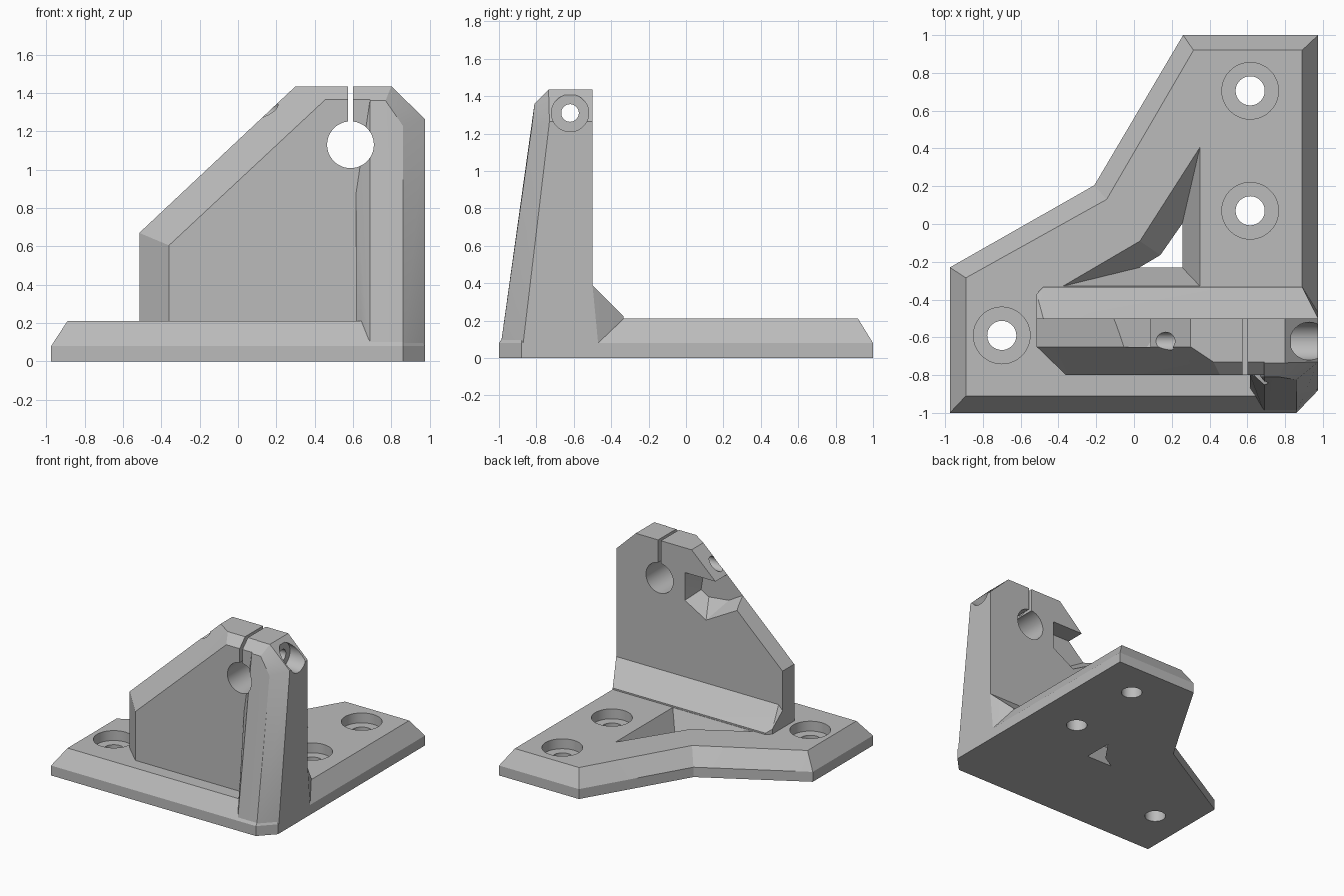
import bpy, bmesh, math
from mathutils import Matrix, Vector

if "Cube" in bpy.data.objects:
    bpy.data.objects.remove(bpy.data.objects["Cube"], do_unlink=True)

grey = bpy.data.materials.new("plain_grey")
grey.use_nodes = True
colour = (0.5, 0.5, 0.5, 1)
grey.diffuse_color = colour
grey.node_tree.nodes["Principled BSDF"].inputs["Base Color"].default_value = colour


def finish(name, bm):
    bmesh.ops.recalc_face_normals(bm, faces=bm.faces[:])
    mesh = bpy.data.meshes.new(name)
    bm.to_mesh(mesh)
    bm.free()
    mesh.materials.append(grey)
    ob = bpy.data.objects.new(name, mesh)
    bpy.context.collection.objects.link(ob)
    return ob


def hull(name, points):
    bm = bmesh.new()
    verts = [bm.verts.new(p) for p in points]
    res = bmesh.ops.convex_hull(bm, input=verts)
    bmesh.ops.delete(bm, geom=list({v for v in res["geom_interior"] if isinstance(v, bmesh.types.BMVert)}),
                     context="VERTS")
    bmesh.ops.dissolve_limit(bm, angle_limit=0.01, verts=bm.verts[:], edges=bm.edges[:])
    return finish(name, bm)


def loft(name, rings):
    """Skin a stack of matching outlines and cap both ends."""
    bm = bmesh.new()
    loops = [[bm.verts.new(p) for p in ring] for ring in rings]
    n = len(loops[0])
    for a, b in zip(loops, loops[1:]):
        for i in range(n):
            j = (i + 1) % n
            bm.faces.new((a[i], a[j], b[j], b[i]))
    bm.faces.new(loops[0][::-1])
    bm.faces.new(loops[-1])
    bmesh.ops.triangulate(bm, faces=[f for f in bm.faces if len(f.verts) == 4])
    return finish(name, bm)


def flat(outline, z):
    return [(x, y, z) for x, y in outline]


def upright(outline, y):
    return [(x, y, z) for x, z in outline]


def cylinder(name, start, end, radius):
    a, b = Vector(start), Vector(end)
    bm = bmesh.new()
    turn = (b - a).to_track_quat("Z", "Y").to_matrix().to_4x4()
    bmesh.ops.create_cone(bm, cap_ends=True, segments=48, radius1=radius, radius2=radius,
                          depth=(b - a).length, matrix=Matrix.Translation((a + b) / 2) @ turn)
    return finish(name, bm)


def combine(target, tool, operation):
    mod = target.modifiers.new(operation, "BOOLEAN")
    mod.operation, mod.solver, mod.object = operation, "EXACT", tool
    bpy.context.view_layer.objects.active = target
    bpy.ops.object.modifier_apply(modifier=mod.name)
    bpy.data.objects.remove(tool, do_unlink=True)


# base plate with chamfered upper rim
foot = [(-.975, -1), (.86, -1), (.975, -.88), (.975, 1), (.26, 1), (-.21, .205), (-.975, -.23)]
rim = [(-.89, -.91), (.86, -.91), (.89, -.88), (.89, .92), (.315, .92), (-.145, .13), (-.89, -.285)]
bracket = loft("mounting_bracket", [flat(foot, 0), flat(foot, .08), flat(rim, .21)])

# tapered opening in the plate behind the wall
pocket_top = [(-.38, -.33), (.03, -.09), (.35, .41), (.35, -.33)]
pocket_low = [(.03, -.23), (.14, -.165), (.255, 0), (.255, -.23)]
pocket = loft("plate_opening", [flat(pocket_low, -.001), flat(pocket_top, .212)])
combine(bracket, pocket, "DIFFERENCE")

# counterbored screw holes
for x, y in [(.615, .705), (.615, .07), (-.7, -.59)]:
    combine(bracket, cylinder("screw_hole", (x, y, -.1), (x, y, .3), .077), "DIFFERENCE")
    combine(bracket, cylinder("counterbore", (x, y, .13), (x, y, .3), .15), "DIFFERENCE")

# upright wall with chamfered front border
back = [(-.515, 0), (-.515, .67), (.3, 1.435), (.8, 1.435), (.8, 0)]
front = [(-.36, 0), (-.36, .605), (.455, 1.365), (.76, 1.365), (.76, 0)]
border = upright(back[:3], -.65) + upright([(.42, 1.435), (.8, 1.435)], -.73)
wall = hull("upright_wall", upright(back, -.5) + border + upright(front, -.8))
combine(bracket, wall, "UNION")

# leaning corner column
column = hull("corner_column", [
    (.615, -.5, 0), (.615, -.89, 0), (.69, -1, 0), (.86, -1, 0), (.975, -.88, 0), (.975, -.5, 0),
    (.615, -.8, .87), (.615, -.5, 1.2), (.69, -.5, 1.435), (.69, -.735, 1.435), (.69, -.81, 1.36),
    (.77, -.81, 1.36), (.86, -.825, 1.23), (.8, -.735, 1.435), (.8, -.5, 1.435),
    (.975, -.5, 1.265), (.975, -.73, 1.265)])
combine(bracket, column, "UNION")

# sloping rib along the wall's back
rib = hull("back_rib", [
    (-.515, -.55, .1), (-.515, -.55, .35), (-.515, -.5, .35), (-.48, -.5, .39), (-.48, -.55, .39),
    (-.515, -.37, .25), (-.515, -.37, .1), (-.48, -.333, .222), (-.48, -.333, .15),
    (.975, -.55, .39), (.975, -.5, .39), (.975, -.55, .08), (.975, -.47, .08),
    (.89, -.333, .222), (.89, -.333, .15)])
combine(bracket, rib, "UNION")

# rod bore, clamping slot and clamp screw passage
combine(bracket, cylinder("rod_bore", (.587, -1.2, 1.13), (.587, -.3, 1.13), .122), "DIFFERENCE")
slot = [(.575, 1.13), (.6, 1.13), (.6, 1.6), (.575, 1.6)]
combine(bracket, hull("clamp_slot", upright(slot, -1.2) + upright(slot, -.3)), "DIFFERENCE")
combine(bracket, cylinder("clamp_screw_hole", (-.2, -.62, 1.31), (1.2, -.62, 1.31), .047), "DIFFERENCE")
combine(bracket, cylinder("clamp_counterbore", (.83, -.62, 1.31), (1.2, -.62, 1.31), .1), "DIFFERENCE")

# tapered recess in the wall's back, open to the slope
mouth = [(.36, 1.235), (.36, 1.01), (.17, .9), (-.03, 1.01), (-.25, 1.13), (-.25, 1.235)]
floor = [(.29, 1.235), (.32, 1.05), (.25, 1.01), (.07, 1.03), (-.25, 1.22), (-.25, 1.235)]
combine(bracket, loft("nut_recess", [upright(mouth, -.499), upright(floor, -.65)]), "DIFFERENCE")

# smooth bores, crisp edges
bpy.ops.object.select_all(action="DESELECT")
bracket.select_set(True)
bpy.context.view_layer.objects.active = bracket
bpy.ops.object.shade_smooth_by_angle(angle=math.radians(20))
